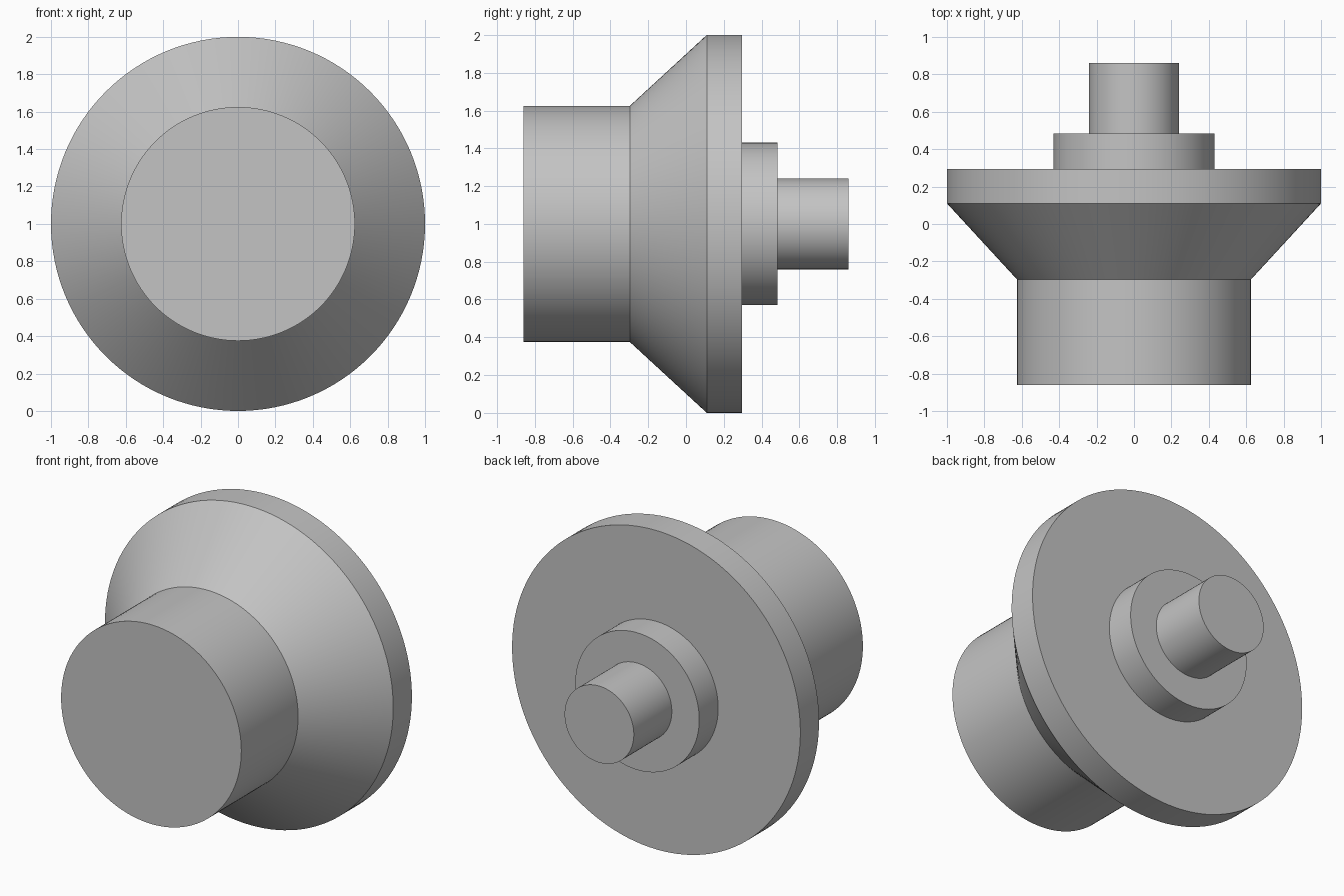
import bpy
import bmesh
import math

cube = bpy.data.objects.get("Cube")
if cube:
    bpy.data.objects.remove(cube, do_unlink=True)

SEGMENTS = 128

# Single grey material
grey = bpy.data.materials.new("plain_grey")
grey.use_nodes = True
colour = (0.55, 0.55, 0.55, 1)
grey.diffuse_color = colour
grey.node_tree.nodes["Principled BSDF"].inputs["Base Color"].default_value = colour

# Turned profile as (radius, y): front barrel, cone, rim, collar, rear shaft
profile = [
    (0.625, -0.86), (0.625, -0.297),
    (1.0, 0.11), (1.0, 0.295),
    (0.43, 0.295), (0.43, 0.483),
    (0.24, 0.483), (0.24, 0.86),
]


def ring(bm, radius, y):
    """Circle of vertices around the y axis, centred at z = 1."""
    angles = [math.tau * i / SEGMENTS for i in range(SEGMENTS)]
    return [bm.verts.new((radius * math.sin(a), y, 1 + radius * math.cos(a)))
            for a in angles]


# Revolve the profile into one closed solid with flat end caps
bm = bmesh.new()
rings = [ring(bm, r, y) for r, y in profile]
for a, b in zip(rings, rings[1:]):
    for i in range(SEGMENTS):
        j = (i + 1) % SEGMENTS
        bm.faces.new((a[i], a[j], b[j], b[i]))
bm.faces.new(rings[0])
bm.faces.new(rings[-1])
bmesh.ops.recalc_face_normals(bm, faces=bm.faces)

mesh = bpy.data.meshes.new("stepped_flange")
bm.to_mesh(mesh)
bm.free()
mesh.materials.append(grey)
flange = bpy.data.objects.new("stepped_flange", mesh)
bpy.context.collection.objects.link(flange)

# Smooth round walls, keep the step edges crisp
bpy.ops.object.select_all(action="DESELECT")
flange.select_set(True)
bpy.context.view_layer.objects.active = flange
bpy.ops.object.shade_smooth_by_angle(angle=math.radians(30))
